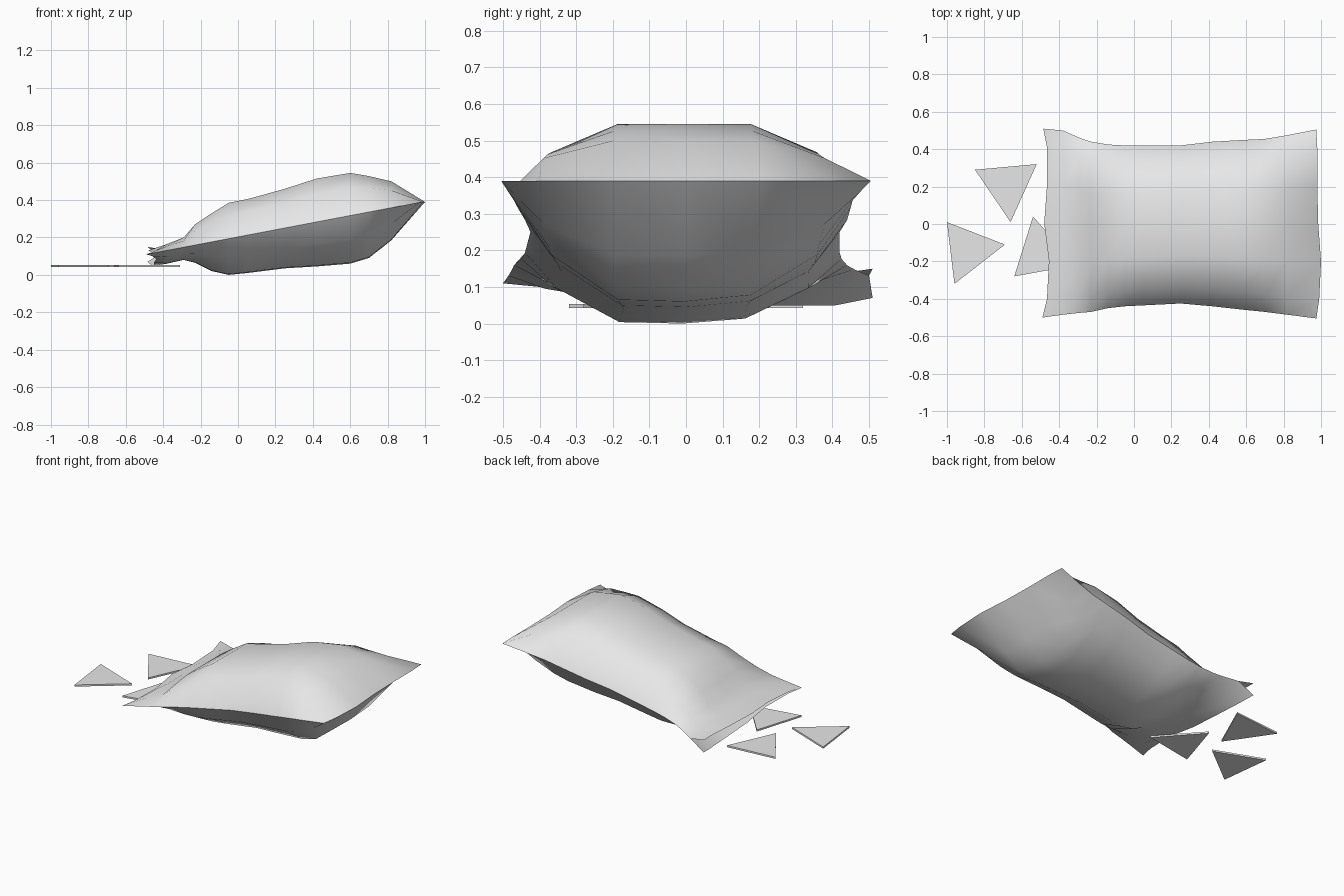
import bpy
import bmesh
import math

cube = bpy.data.objects.get("Cube")
if cube:
    bpy.data.objects.remove(cube, do_unlink=True)

# Single pale grey colour
grey = bpy.data.materials.new("pale_grey")
grey.use_nodes = True
colour = (0.8, 0.8, 0.8, 1.0)
grey.diffuse_color = colour
for node in grey.node_tree.nodes:
    if node.type == 'BSDF_PRINCIPLED':
        node.inputs["Base Color"].default_value = colour


def make_object(name, bm):
    mesh = bpy.data.meshes.new(name)
    bm.to_mesh(mesh)
    bm.free()
    mesh.materials.append(grey)
    obj = bpy.data.objects.new(name, mesh)
    bpy.context.collection.objects.link(obj)
    return obj


def seam_height(x):
    return 0.11 + (x + 0.49) * 0.19


# Stations along the bag: x, front edge y, back edge y, top z, bottom z
STATIONS = [
    (-0.48, -0.50, 0.51, 0.13, 0.05),
    (-0.38, -0.485, 0.50, 0.165, 0.06),
    (-0.29, -0.475, 0.46, 0.20, 0.08),
    (-0.23, -0.47, 0.44, 0.27, 0.065),
    (-0.14, -0.45, 0.425, 0.33, 0.02),
    (-0.05, -0.44, 0.42, 0.385, 0.0),
    (0.05, -0.435, 0.42, 0.405, 0.01),
    (0.25, -0.425, 0.42, 0.46, 0.035),
    (0.42, -0.44, 0.44, 0.515, 0.045),
    (0.60, -0.46, 0.45, 0.545, 0.06),
    (0.70, -0.47, 0.455, 0.528, 0.09),
    (0.82, -0.485, 0.475, 0.50, 0.185),
    (0.98, -0.505, 0.505, 0.39, 0.39),
]
ACROSS = [-1, -0.8, -0.4, 0, 0.4, 0.8, 1]
TOP_FULLNESS = [0, 0.66, 1, 1, 1, 0.66, 0]
BOTTOM_FULLNESS = [0, 0.5, 0.98, 1, 0.93, 0.5, 0]
# Wavy mouth lips and slightly bowed sealed end
MOUTH_X = [-0.49, -0.465, -0.455, -0.48, -0.465, -0.465, -0.485]
TOP_LIP_Z = [0.11, 0.115, 0.12, 0.13, 0.125, 0.135, 0.15]
BOTTOM_LIP_Z = [0.11, 0.10, 0.085, 0.065, 0.05, 0.05, 0.07]
SEALED_X = [0.975, 0.99, 1.0, 0.985, 0.98, 0.98, 0.975]


def add_sheet(bm, is_top):
    fullness = TOP_FULLNESS if is_top else BOTTOM_FULLNESS
    rows = []
    for i, (x, front, back, top, bottom) in enumerate(STATIONS):
        row = []
        for j, t in enumerate(ACROSS):
            px = x
            y = front + (back - front) * (t + 1) / 2
            seam = seam_height(x)
            z = seam + ((top if is_top else bottom) - seam) * fullness[j]
            if i == 0:
                px = MOUTH_X[j]
                z = (TOP_LIP_Z if is_top else BOTTOM_LIP_Z)[j]
                if not is_top:
                    px += 0.03 * (1 - abs(t))
            elif i == len(STATIONS) - 1:
                px = SEALED_X[j]
                z = 0.39
            row.append(bm.verts.new((px, y, z)))
        rows.append(row)
    for a, b in zip(rows, rows[1:]):
        for j in range(len(ACROSS) - 1):
            quad = [a[j], b[j], b[j + 1], a[j + 1]]
            bm.faces.new(quad if is_top else quad[::-1])


# Puffed bag: two sheets welded along the seams, open at the mouth
bm = bmesh.new()
add_sheet(bm, True)
add_sheet(bm, False)
bmesh.ops.remove_doubles(bm, verts=bm.verts[:], dist=0.0005)
bag = make_object("bag", bm)
bpy.ops.object.select_all(action='DESELECT')
bag.select_set(True)
bpy.context.view_layer.objects.active = bag
bpy.ops.object.shade_smooth_by_angle(angle=math.radians(55))

# Flat triangular chips lying by the mouth
CHIPS = {
    "back_chip": [(-0.85, 0.29), (-0.66, 0.01), (-0.52, 0.32)],
    "outer_chip": [(-1.0, 0.01), (-0.96, -0.32), (-0.69, -0.11)],
    "inner_chip": [(-0.54, 0.04), (-0.64, -0.28), (-0.31, -0.22)],
}
for name, corners in CHIPS.items():
    bm = bmesh.new()
    base = bm.faces.new([bm.verts.new((x, y, 0.042)) for x, y in corners])
    result = bmesh.ops.extrude_face_region(bm, geom=[base])
    lifted = [v for v in result["geom"] if isinstance(v, bmesh.types.BMVert)]
    bmesh.ops.translate(bm, verts=lifted, vec=(0, 0, 0.011))
    bmesh.ops.recalc_face_normals(bm, faces=bm.faces[:])
    make_object(name, bm)
